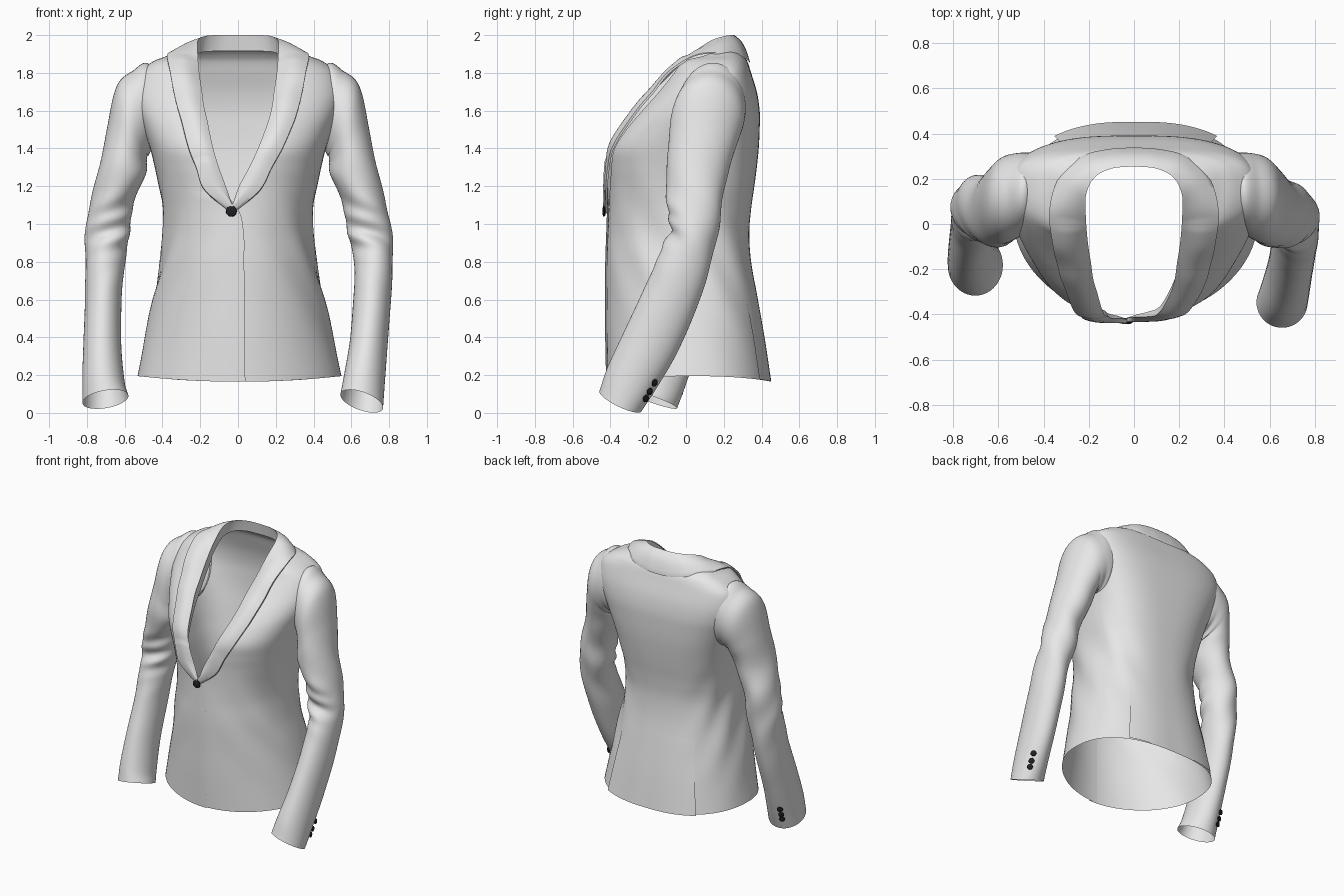
import bpy, bmesh, math
from mathutils import Vector

if "Cube" in bpy.data.objects:
    bpy.data.objects.remove(bpy.data.objects["Cube"])


def material(name, c):
    m = bpy.data.materials.new(name)
    m.diffuse_color = (*c, 1)
    m.use_nodes = True
    m.node_tree.nodes["Principled BSDF"].inputs["Base Color"].default_value = m.diffuse_color
    return m


CLOTH = material("light grey cloth", (0.8, 0.8, 0.8))
BLACK = material("black button", (0.015, 0.015, 0.017))


def spline(rows, t):
    """Catmull-Rom through rows of numbers, t from 0 to 1."""
    n = len(rows) - 1
    f = min(max(t, 0), 1) * n
    i = min(int(f), n - 1)
    f -= i
    p1, p2 = rows[i], rows[i + 1]
    p0 = rows[i - 1] if i else [2 * a - b for a, b in zip(p1, p2)]
    p3 = rows[i + 2] if i + 2 <= n else [2 * b - a for a, b in zip(p1, p2)]
    return [0.5 * (2 * b + (c - a) * f + (2 * a - 5 * b + 4 * c - d) * f * f
                   + (3 * b - a - 3 * c + d) * f ** 3)
            for a, b, c, d in zip(p0, p1, p2, p3)]


def bump(x, centre, width):
    return math.exp(-((x - centre) / width) ** 2)


def build(name, grids, mat, closed=False, hidden=None):
    """One smooth object from grids of points, faces turned outward."""
    bm = bmesh.new()
    for g in grids:
        vs = [[bm.verts.new(p) for p in row] for row in g]
        w = len(vs[0])
        for a, b in zip(vs, vs[1:]):
            for j in range(w if closed else w - 1):
                k = (j + 1) % w
                bm.faces.new((a[j], a[k], b[k], b[j]))
    bmesh.ops.remove_doubles(bm, verts=bm.verts, dist=0.0005)
    bmesh.ops.recalc_face_normals(bm, faces=bm.faces)
    mid = sum((v.co for v in bm.verts), Vector()) / len(bm.verts)
    if sum(f.normal.dot(f.calc_center_median() - mid) * f.calc_area() for f in bm.faces) < 0:
        bmesh.ops.reverse_faces(bm, faces=bm.faces)
    if hidden:
        bmesh.ops.delete(bm, geom=[f for f in bm.faces if hidden(f.calc_center_median())],
                         context='FACES')
    me = bpy.data.meshes.new(name)
    bm.to_mesh(me)
    bm.free()
    me.materials.append(mat)
    ob = bpy.data.objects.new(name, me)
    bpy.context.collection.objects.link(ob)
    bpy.context.view_layer.objects.active = ob
    ob.select_set(True)
    bpy.ops.object.shade_smooth_by_angle(angle=math.radians(50))
    ob.select_set(False)


# Torso: height, half width, front y, back y, widest y, squareness, opening x
TORSO = [
    (.165, .54, -.415, .450, .02, 1.95, -.03), (.40, .495, -.42, .415, .02, 1.95, -.03),
    (.60, .455, -.42, .380, .01, 2.0, -.03), (.80, .412, -.42, .345, .00, 2.1, -.03),
    (.95, .395, -.415, .335, .00, 2.1, -.03), (1.08, .400, -.41, .345, .01, 2.2, .00),
    (1.20, .420, -.41, .362, .02, 2.3, .11), (1.30, .440, -.415, .375, .03, 2.4, .17),
    (1.40, .465, -.41, .385, .05, 2.5, .225), (1.50, .500, -.355, .390, .08, 2.5, .27),
    (1.60, .535, -.270, .390, .11, 2.5, .30), (1.70, .550, -.180, .375, .14, 2.5, .325),
    (1.80, .525, -.107, .345, .17, 2.5, .345), (1.86, .450, -.080, .325, .17, 2.5, .355),
    (1.89, .375, .000, .305, .18, 2.5, .350), (1.91, .32, .06, .285, .17, 2.5, .31),
    (1.92, .26, .09, .272, .16, 2.5, .255)]


def torso_point(side, v, u, lift=0.0):
    z, w, yf, yb, yc, n, xo = spline(TORSO, v)
    r = max(-1, min(1, xo / w))
    t0 = math.copysign(math.asin(abs(r) ** (n / 2)), r)
    t = t0 + (math.pi - t0) * u
    s, c = math.sin(t), math.cos(t)
    if u == 1:
        s, c = 0, -1
    if c < 0:
        n *= 1.2          # the back is squarer than the front
    x = w * math.copysign(abs(s) ** (2 / n), s)
    y = yc + ((yf - yc) if c > 0 else (yb - yc)) * abs(c) ** (2 / n)
    # cloth folds running down from the waist, and the lapped front
    fold = .008 * math.sin(9 * t + 14 * z) * bump(z, .8, .35) * s * s
    k = 1 + fold / w + lift
    if side < 0 and z < 1.15:
        k += .02 * max(0, 1 - u * 6)
    z += .03 * (x / w) ** 2 * max(0, 1 - v * 6)
    return Vector((side * x * k + .008 * max(0, 1 - v * 4), yc + (y - yc) * k, z))


def in_armhole(p):
    return abs(p.x) > .44 and ((p.y - .11) / .14) ** 2 + ((p.z - 1.59) / .18) ** 2 < 1


def in_torso(p):
    if not 1.2 < p.z < 1.84:
        return False
    z, w, yf, yb, yc, n, xo = min((spline(TORSO, i / 150) for i in range(151)),
                                  key=lambda r: abs(r[0] - p.z))
    d = (yf if p.y < yc else yb) - yc
    return (abs(p.x) / w) ** n + abs((p.y - yc) / d) ** n < .78


NV, NU = 96, 48
build("jacket_body", [[[torso_point(s, i / NV, j / NU) for j in range(NU + 1)]
                       for i in range(NV + 1)] for s in (-1, 1)], CLOTH, hidden=in_armhole)

# Back vents: an overlapping centre flap with raised side edges
build("back_vent_flap", [[[torso_point(s, .155 * i / 12, .80 + .2 * j / 12,
                                       .035 * (1 - i / 12) * (1 - j / 12) + .002)
                           for j in range(13)] for i in range(13)] for s in (-1, 1)], CLOTH)

# Shawl collar: outer edge and rolled inner edge, from the button to the centre back
OUTER = [(.00, -.425, 1.06), (.145, -.425, 1.18), (.20, -.415, 1.30), (.255, -.385, 1.42),
         (.315, -.265, 1.60), (.34, -.18, 1.70), (.36, -.09, 1.81), (.375, .055, 1.897),
         (.335, .20, 1.905), (.23, .30, 1.888), (.10, .333, 1.865), (0, .338, 1.86)]
INNER = [(.00, -.415, 1.10), (.035, -.412, 1.20), (.08, -.41, 1.30), (.125, -.39, 1.42),
         (.175, -.265, 1.60), (.19, -.175, 1.70), (.205, -.075, 1.80), (.213, .03, 1.90),
         (.212, .13, 1.97), (.175, .205, 1.995), (.10, .245, 2.0), (0, .255, 2.0)]


def collar(side):
    rows = []
    for i in range(73):
        t = i / 72
        o, n = Vector(spline(OUTER, t)), Vector(spline(INNER, t))
        out = Vector((o.x - n.x, o.y - n.y, 0))
        bulge = Vector((.25 * out.x, -.5 if t < .6 else .3, .8)) * .026
        row = [o + Vector((0, .010 if t < .6 else 0, -.006))]
        row += [o.lerp(n, k / 8) + bulge * math.sin(math.pi * k / 8) for k in range(8)]
        # facing turned back inside the roll
        inside = Vector((.012, .03 if t < .6 else .012, -.085)) * min(1, t * 4)
        row += [n, n + inside * .25 + Vector((.004, 0, 0)), n + inside]
        for p in row:
            p.z = min(p.z, 2)
            p.x = (side * p.x - .03 * max(0, min(1, (1.55 - p.z) / .35))) if i < 72 else 0
            if side < 0 and t < .2:
                p.y -= .006
        rows.append(row)
    return rows


build("shawl_collar", [collar(-1), collar(1)], CLOTH)

# Sleeves: centre x, y, z, half width, half depth, x slope, y slope of each ring
CAP = [(.44, .15, 1.625, .02, .165, 10.5, 0), (.505, .13, 1.60, .045, .185, 4.8, 0),
       (.562, .11, 1.54, .085, .192, 2.1, 0), (.588, .088, 1.42, .105, .18, .85, 0),
       (.612, .06, 1.28, .122, .165, .2, 0)]
SLEEVES = {
    "right": (1, 48, CAP + [
        (.672, .045, 1.10, .115, .145, 0, 0),
        (.697, .04, .95, .118, .127, 0, -.1), (.718, -.01, .80, .102, .135, 0, -.25),
        (.710, -.085, .60, .100, .138, 0, -.4), (.692, -.19, .37, .100, .135, -.1, -.5),
        (.670, -.29, .18, .107, .125, -.25, -.5), (.655, -.347, .062, .113, .112, -.3, -.45)]),
    "left": (-1, 62, CAP + [
        (.672, .075, 1.10, .115, .145, 0, 0),
        (.690, .075, .95, .118, .127, 0, -.1), (.703, .05, .80, .105, .135, 0, -.2),
        (.713, 0, .60, .097, .138, 0, -.3), (.718, -.08, .37, .100, .138, .1, -.35),
        (.712, -.145, .18, .112, .138, .15, -.35), (.702, -.182, .072, .122, .135, -.15, -.35)])}


def sleeve_point(side, rings, v, a):
    cx, cy, cz, rx, ry, sx, sy = spline(rings, v)
    # creases at the front of the elbow
    inner = max(0, math.cos(a + 1.9))
    k = 1 + .09 * inner * math.sin(cz * 48 + 2 * a) * bump(cz, .96, .13)
    k += .03 * math.sin(cz * 22 + 3 * a) * bump(cz, 1.0, .3)
    dx, dy = rx * math.cos(a) * k, ry * math.sin(a) * k
    return Vector((side * (cx + dx), cy + dy, max(0, cz + sx * dx + sy * dy)))


def button(name, p, normal, r):
    """Domed round button."""
    q = normal.to_track_quat('Z', 'Y')
    rows = [[p + q @ Vector((r * k * math.cos(a), r * k * math.sin(a), h))
             for a in [math.tau * j / 20 for j in range(20)]]
            for k, h in ((.7, -.006), (1, 0), (.95, .006), (.6, .010), (.01, .011))]
    build(name, [rows], BLACK, True)


for name, (side, turn, rings) in SLEEVES.items():
    build(name + "_sleeve", [[[sleeve_point(side, rings, i / 120, math.tau * j / 44)
                               for j in range(44)] for i in range(121)]], CLOTH, True, in_torso)
    # three cuff buttons up the outer back edge
    a = math.radians(turn)
    for i in range(3):
        p = sleeve_point(side, rings, .934 - .0245 * i, a)
        n = Vector((side * math.cos(a), math.sin(a), -.25)).normalized()
        button(f"{name}_cuff_button_{i + 1}", p + n * .006, n, .02)

# Front closing button
button("front_button", Vector((-.035, -.432, 1.068)), Vector((0, -1, 0)), .029)
